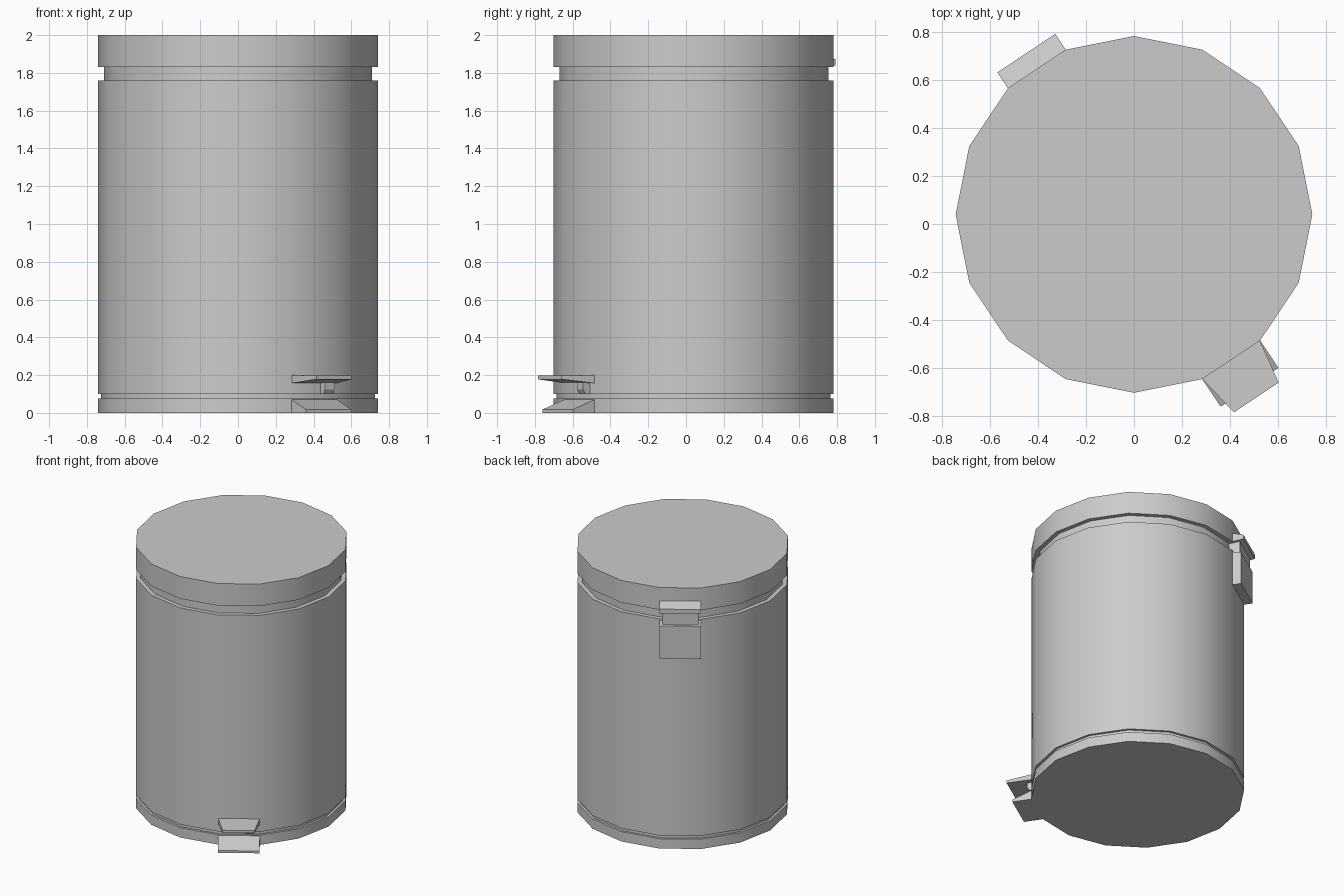
import bpy, bmesh, math

if "Cube" in bpy.data.objects:
    bpy.data.objects.remove(bpy.data.objects["Cube"])

SIDES, R, CY = 16, 0.742, 0.04
WALL = 0.722                       # just inside the flat of the 16-sided wall
HALF = R * math.sin(math.pi / SIDES)   # half width of one wall facet


def finish(bm, name, smooth=False):
    bmesh.ops.recalc_face_normals(bm, faces=bm.faces[:])
    me = bpy.data.meshes.new(name)
    bm.to_mesh(me)
    bm.free()
    ob = bpy.data.objects.new(name, me)
    bpy.context.collection.objects.link(ob)
    if smooth:
        bpy.ops.object.select_all(action='DESELECT')
        ob.select_set(True)
        bpy.context.view_layer.objects.active = ob
        bpy.ops.object.shade_smooth_by_angle(angle=math.radians(30))
    return ob


def lathe(name, profile, cap_first=False, cap_last=False):
    """Stack 16-sided rings from (radius, z) points."""
    bm = bmesh.new()
    rings = []
    for r, z in profile:
        rings.append([bm.verts.new((r * math.cos(a), CY + r * math.sin(a), z))
                      for a in (2 * math.pi * i / SIDES for i in range(SIDES))])
    for lo, hi in zip(rings, rings[1:]):
        for i in range(SIDES):
            j = (i + 1) % SIDES
            bm.faces.new((lo[i], lo[j], hi[j], hi[i]))
    if cap_first:
        bm.faces.new(rings[0])
    if cap_last:
        bm.faces.new(rings[-1])
    return finish(bm, name, True)


def wall_block(name, angle, profile, offset=0.0):
    """Side profile of (outward, z, half width) points, widened along the wall."""
    bm = bmesh.new()
    c, s = math.cos(math.radians(angle)), math.sin(math.radians(angle))
    rows = []
    for side in (-1, 1):
        row = []
        for n, z, hw in profile:
            t = offset + side * hw
            row.append(bm.verts.new((n * c - t * s, CY + n * s + t * c, z)))
        rows.append(row)
        bm.faces.new(row)
    k = len(profile)
    for i in range(k):
        j = (i + 1) % k
        bm.faces.new((rows[0][i], rows[0][j], rows[1][j], rows[1][i]))
    return finish(bm, name)


# Bin body with foot groove and neck under the lid
lathe("bin_body", [(R, 0), (R, 0.075), (0.725, 0.075), (0.725, 0.1),
                   (R, 0.1), (R, 1.76), (0.71, 1.76), (0.71, 1.83)], cap_first=True)

# Lid
lathe("lid", [(0.71, 1.83), (R, 1.83), (R, 2.0)], cap_last=True)

# Pedal, its small lever and the sloped foot below it
FRONT = -56.25
wall_block("pedal", FRONT, [(WALL, 0.157, HALF), (0.916, 0.178, 0.112),
                            (0.916, 0.198, 0.112), (WALL, 0.2, HALF)])
wall_block("pedal_lever", FRONT, [(0.705, 0.1, 0.03), (0.755, 0.1, 0.03),
                                  (0.77, 0.125, 0.03), (0.77, 0.165, 0.03),
                                  (0.705, 0.165, 0.03)], offset=0.07)
wall_block("pedal_foot", FRONT, [(WALL, 0, HALF), (0.865, 0, HALF),
                                 (0.865, 0.018, HALF), (WALL, 0.072, HALF)])

# Hinge: upper bracket on the lid, pin block across the neck, lower bracket
BACK = FRONT + 180
wall_block("hinge_lid_bracket", BACK, [(WALL, 1.83, HALF), (0.807, 1.84, HALF),
                                       (0.807, 1.872, HALF), (WALL, 1.9, HALF)])
wall_block("hinge_pin", BACK, [(0.69, 1.72, 0.125), (0.775, 1.72, 0.125),
                               (0.775, 1.85, 0.125), (0.69, 1.85, 0.125)])
wall_block("hinge_body_bracket", BACK, [(WALL, 1.485, HALF), (0.79, 1.485, HALF),
                                        (0.79, 1.735, HALF), (WALL, 1.75, HALF)])
